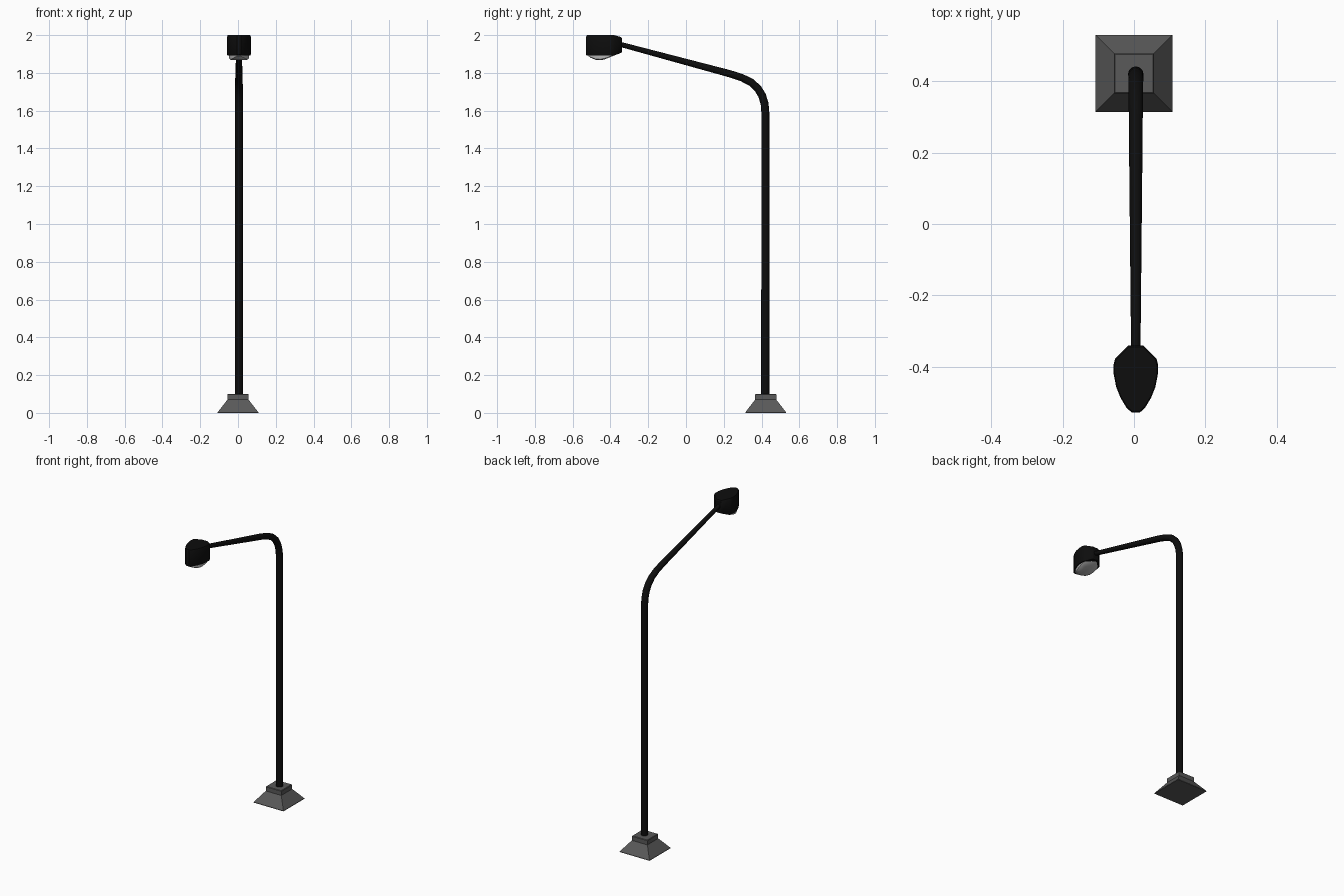
import bpy

if "Cube" in bpy.data.objects:
    bpy.data.objects.remove(bpy.data.objects["Cube"])

PX = 0.005  # the pole and head sit slightly off the base centre


def paint(obj, name, value):
    mat = bpy.data.materials.get(name) or bpy.data.materials.new(name)
    mat.diffuse_color = (value, value, value, 1)
    mat.use_nodes = True
    mat.node_tree.nodes["Principled BSDF"].inputs["Base Color"].default_value = mat.diffuse_color
    obj.data.materials.append(mat)


def loft(name, rings):
    """Closed solid through rings of equal point count, bottom to top."""
    n = len(rings[0])
    verts = [p for ring in rings for p in ring]
    faces = [tuple(reversed(range(n))),
             tuple(range(len(verts) - n, len(verts)))]
    for r in range(len(rings) - 1):
        for i in range(n):
            j = (i + 1) % n
            faces.append((r * n + i, r * n + j, (r + 1) * n + j, (r + 1) * n + i))
    mesh = bpy.data.meshes.new(name)
    mesh.from_pydata(verts, [], faces)
    obj = bpy.data.objects.new(name, mesh)
    bpy.context.collection.objects.link(obj)
    return obj


def smooth(obj):
    bpy.ops.object.select_all(action='DESELECT')
    obj.select_set(True)
    bpy.context.view_layer.objects.active = obj
    bpy.ops.object.shade_smooth_by_angle(angle=0.6)


# Base: sloped square plinth with a collar block
def square(h, z):
    return [(x * h, 0.422 + y * h, z) for x, y in ((-1, -1), (1, -1), (1, 1), (-1, 1))]


base = loft("base", [square(0.108, 0), square(0.108, 0.003), square(0.056, 0.07),
                     square(0.056, 0.097), square(0.053, 0.1)])
paint(base, "dark_grey", 0.1)

# Pole: tapering tube that bends over into the rising arm
path = [(0.42, 0.09, 0.022), (0.42, 1.59, 0.021), (0.416, 1.637, 0.021),
        (0.403, 1.68, 0.021), (0.38, 1.718, 0.0205), (0.345, 1.75, 0.02),
        (0.295, 1.775, 0.0195), (0.23, 1.796, 0.019), (-0.37, 1.957, 0.013)]
curve = bpy.data.curves.new("pole", 'CURVE')
curve.dimensions = '3D'
curve.bevel_depth = 1
curve.bevel_resolution = 4
curve.use_fill_caps = True
spline = curve.splines.new('POLY')
spline.points.add(len(path) - 1)
for pt, (y, z, r) in zip(spline.points, path):
    pt.co = (PX, y, z, 1)
    pt.radius = r
pole = bpy.data.objects.new("pole", curve)
bpy.context.collection.objects.link(pole)
paint(pole, "black", 0.004)

# Lamp head: egg-shaped outline, flat at the arm end
half = [(0.011, -0.529), (0.026, -0.515), (0.043, -0.487), (0.055, -0.457),
        (0.062, -0.42), (0.0625, -0.395), (0.058, -0.377), (0.02, -0.34)]
outline = half + [(-x, y) for x, y in reversed(half)]


def egg(s, z, rear=0.0):
    """Outline scaled about its middle; z may depend on y."""
    ring = []
    for x, y in outline:
        yy = -0.435 + (y + 0.435) * s
        zz = z(yy) if callable(z) else z + (rear if y > -0.35 else 0)
        ring.append((PX + x * s, yy, zz))
    return ring


head = loft("lamp_head", [egg(0.97, 1.893, 0.013), egg(1, 1.897, 0.013),
                          egg(1, 1.992, -0.008), egg(0.95, 2.0, -0.01)])
smooth(head)
paint(head, "black", 0.004)


# Lens: clear cover under the head, deeper toward the front
def belly(y):
    if y > -0.44:
        return 1.868 + (y + 0.44) * 0.4
    return 1.868 + max(0, -0.475 - y) * 0.4


lens = loft("lens", [egg(0.4, belly), egg(0.75, belly),
                     egg(0.86, lambda y: belly(y) + 0.004), egg(0.86, 1.91)])
smooth(lens)
paint(lens, "lens_grey", 0.45)
